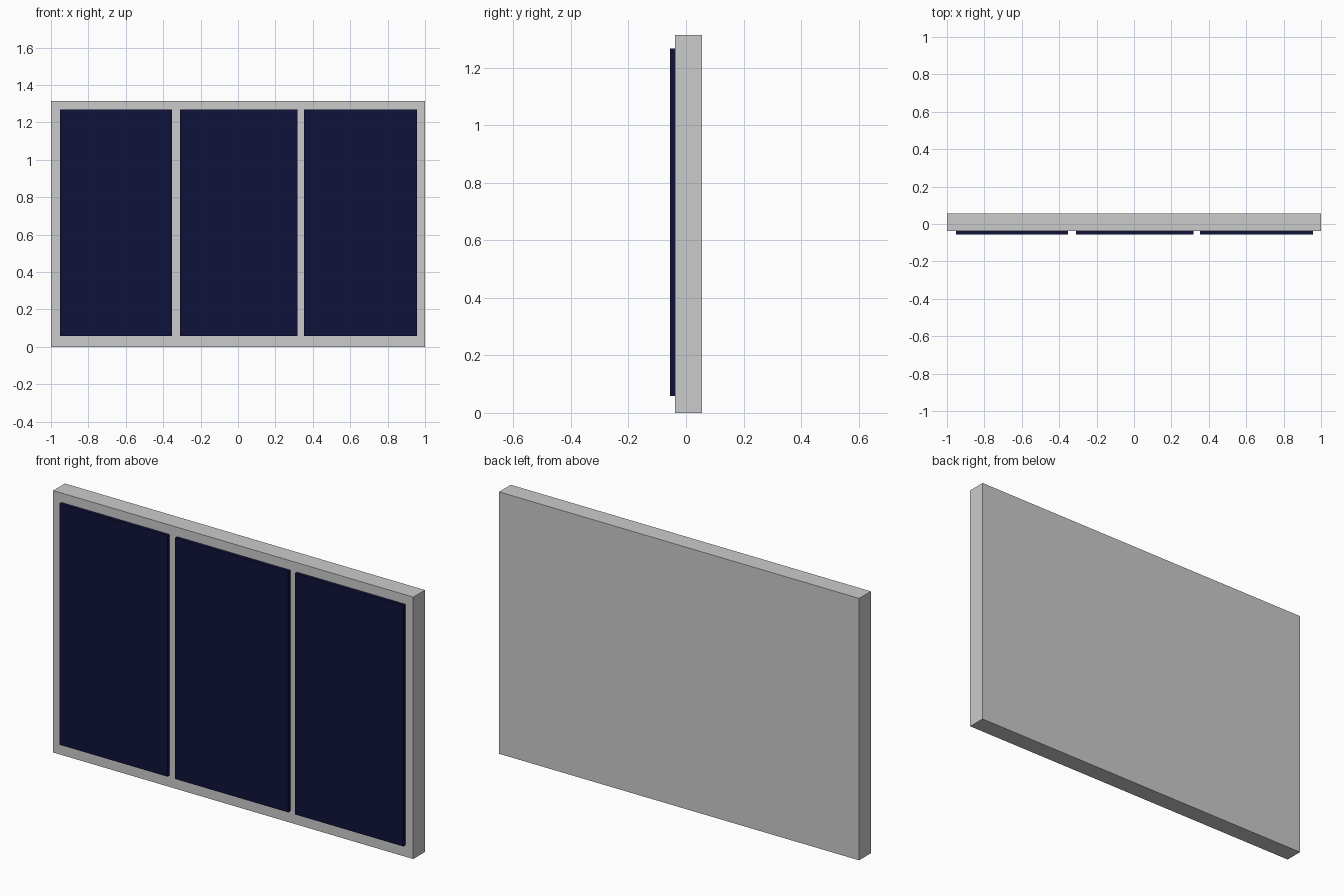
import bpy

if "Cube" in bpy.data.objects:
    bpy.data.objects.remove(bpy.data.objects["Cube"])

navy = bpy.data.materials.new("dark_glass")
navy.diffuse_color = (0.005, 0.006, 0.045, 1)
navy.use_nodes = True
navy.node_tree.nodes["Principled BSDF"].inputs["Base Color"].default_value = navy.diffuse_color


def box(name, x, y, z, material=None):
    """Box from (min, max) ranges on each axis."""
    axes = (x, y, z)
    bpy.ops.mesh.primitive_cube_add(size=1, location=[(a + b) / 2 for a, b in axes])
    ob = bpy.context.object
    ob.name = name
    ob.scale = [b - a for a, b in axes]
    bpy.ops.object.transform_apply(location=False, rotation=False, scale=True)
    if material:
        ob.data.materials.append(material)
    return ob


# Solid backing slab whose front shows as the window frame
box("frame", (-1, 1), (-0.038, 0.055), (0, 1.315))

# Three raised glass panes on the front
panes = {"left_pane": (-0.953, -0.354),
         "middle_pane": (-0.311, 0.317),
         "right_pane": (0.354, 0.956)}
for name, x in panes.items():
    box(name, x, (-0.055, -0.036), (0.058, 1.268), navy)
